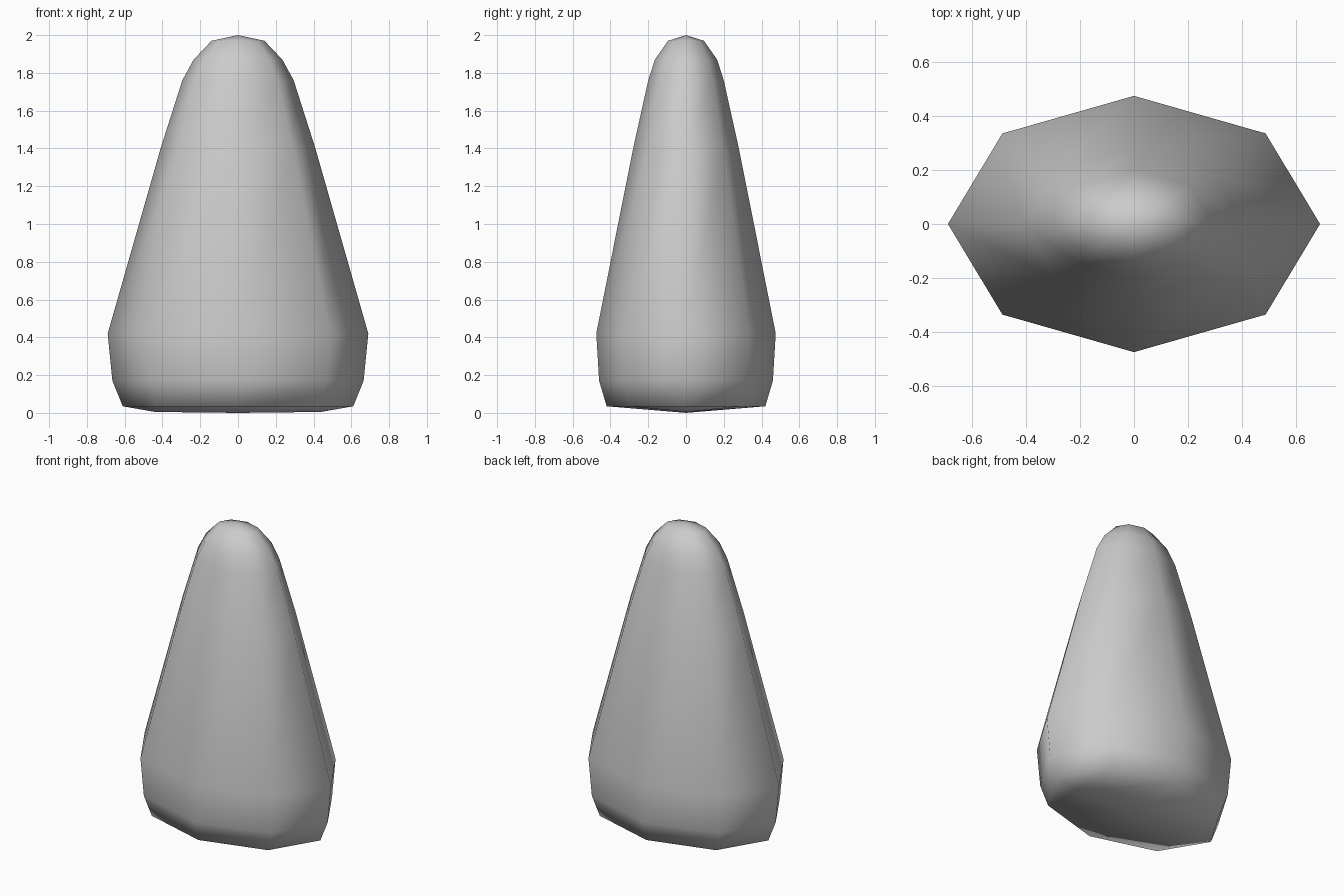
import bpy, bmesh, math

cube = bpy.data.objects.get("Cube")
if cube:
    bpy.data.objects.remove(cube, do_unlink=True)

# Plain grey colour
grey = bpy.data.materials.new("plain_grey")
grey.use_nodes = True
grey.diffuse_color = (0.6, 0.6, 0.6, 1)
grey.node_tree.nodes["Principled BSDF"].inputs["Base Color"].default_value = (0.6, 0.6, 0.6, 1)

# Half width, half depth and height of each eight-sided ring, bottom to top
SIDES = 8
RINGS = [(0.61, 0.42, 0.035), (0.665, 0.46, 0.17), (0.69, 0.475, 0.42),
         (0.41, 0.28, 1.4), (0.295, 0.2, 1.76), (0.235, 0.165, 1.87),
         (0.14, 0.095, 1.97)]

bm = bmesh.new()
rings = []
for rx, ry, z in RINGS:
    angles = [math.tau * i / SIDES for i in range(SIDES)]
    rings.append([bm.verts.new((rx * math.cos(a), ry * math.sin(a), z)) for a in angles])

# Side walls
for low, high in zip(rings, rings[1:]):
    for i in range(SIDES):
        j = (i + 1) % SIDES
        bm.faces.new((low[i], low[j], high[j], high[i]))

# Pointed cap
tip = bm.verts.new((0, 0, 2))
for i in range(SIDES):
    bm.faces.new((rings[-1][i], rings[-1][(i + 1) % SIDES], tip))

# Shallow keel under the base
right, middle, left = [bm.verts.new(p) for p in ((-0.44, 0, 0.005), (0, 0, 0), (0.44, 0, 0.005))]
base = rings[0]
keel = [left, left, middle, right, right, right, middle, left]
for i in range(SIDES):
    j = (i + 1) % SIDES
    corners = [base[j], base[i], keel[i]]
    if keel[j] is not keel[i]:
        corners.append(keel[j])
    bm.faces.new(corners)

bmesh.ops.recalc_face_normals(bm, faces=bm.faces)
for face in bm.faces:
    face.smooth = True
mesh = bpy.data.meshes.new("tapered_body")
bm.to_mesh(mesh)
bm.free()
mesh.materials.append(grey)
body = bpy.data.objects.new("tapered_body", mesh)
bpy.context.collection.objects.link(body)
